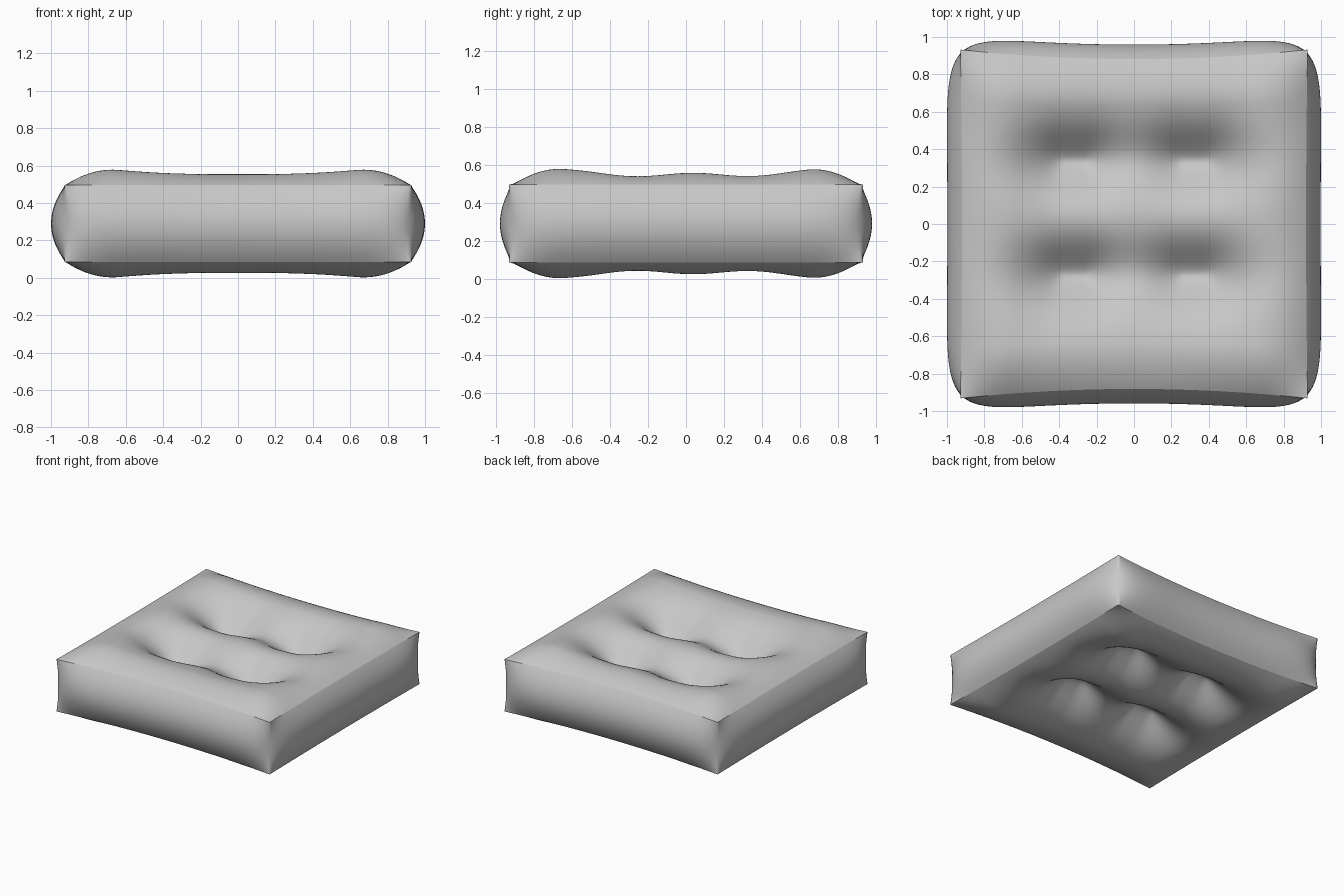
import bpy, bmesh, math

if "Cube" in bpy.data.objects:
    bpy.data.objects.remove(bpy.data.objects["Cube"])

N, M = 110, 24           # cells across the cushion and up its sides
MID, HALF = 0.29, 0.205  # mid height, half height of the seams
ROWS = (0.34, -0.27)     # tuft rows
COLUMNS = (-0.32, 0.32)


def seam_xy(u, v):
    """Panel outline, pulled in slightly at the middle of each edge."""
    return u * (0.928 - 0.008 * (1 - v * v)), v * (0.932 - 0.05 * (1 - u * u))


def crown(t):
    """Quick rise from the seam to the padded top."""
    d = min((1 - abs(t)) / 0.28, 1)
    return 1 - (1 - d) ** 2


def panel(u, v, side):
    """Padded panel with two soft grooves and four tufted dimples."""
    x, y = seam_xy(u, v)
    h = 0.085
    h -= 0.02 * max(0, 1 - (x / 0.65) ** 2)
    h -= 0.012 * max(0, 1 - (y / 0.65) ** 2)
    fade = math.exp(-(max(abs(x) - 0.3, 0) / 0.38) ** 2)
    for cy in ROWS:
        h -= 0.07 * fade * math.exp(-((y - cy) / 0.18) ** 2)
        for cx in COLUMNS:
            r = math.hypot(max(abs(x - cx) - 0.06, 0), y - cy)
            h -= 0.145 * math.exp(-(r / 0.185) ** 1.5)
    return x, y, MID + side * (HALF + h * crown(u) * crown(v))


def wall(t, w, axis, side):
    """Bulging side strip that pinches in at the corner edges."""
    arch = 1 - w * w
    puff = (1 - abs(t) ** 8) * arch
    pinch = 1 - 0.011 * abs(t) ** 20 * arch
    if axis == 0:
        x, y = seam_xy(side, t)
        x += side * 0.078 * puff
    else:
        x, y = seam_xy(t, side)
        y += side * 0.077 * puff
    return x * pinch, y * pinch, MID + HALF * w


def add_surface(bm, fn, nu, nv):
    rows = [[bm.verts.new(fn(2 * i / nu - 1, 2 * j / nv - 1))
             for i in range(nu + 1)] for j in range(nv + 1)]
    for j in range(nv):
        for i in range(nu):
            bm.faces.new((rows[j][i], rows[j][i + 1],
                          rows[j + 1][i + 1], rows[j + 1][i]))


bm = bmesh.new()
for s in (-1, 1):
    add_surface(bm, lambda u, v: panel(u, v, s), N, N)
    for a in (0, 1):
        add_surface(bm, lambda t, w: wall(t, w, a, s), N, M)

# Sew the panels together, keeping the top and bottom seams crisp
for e in bm.edges:
    level = abs(e.verts[0].co.z - e.verts[1].co.z) < 0.001
    if e.is_boundary and level:
        e.smooth = False
bmesh.ops.remove_doubles(bm, verts=bm.verts[:], dist=0.0005)
bmesh.ops.recalc_face_normals(bm, faces=bm.faces[:])
for f in bm.faces:
    f.smooth = True

mesh = bpy.data.meshes.new("cushion")
bm.to_mesh(mesh)
bm.free()
cushion = bpy.data.objects.new("cushion", mesh)
bpy.context.collection.objects.link(cushion)

fabric = bpy.data.materials.new("light grey fabric")
fabric.diffuse_color = (0.57, 0.57, 0.57, 1)
fabric.use_nodes = True
fabric.node_tree.nodes["Principled BSDF"].inputs["Base Color"].default_value = fabric.diffuse_color
mesh.materials.append(fabric)
